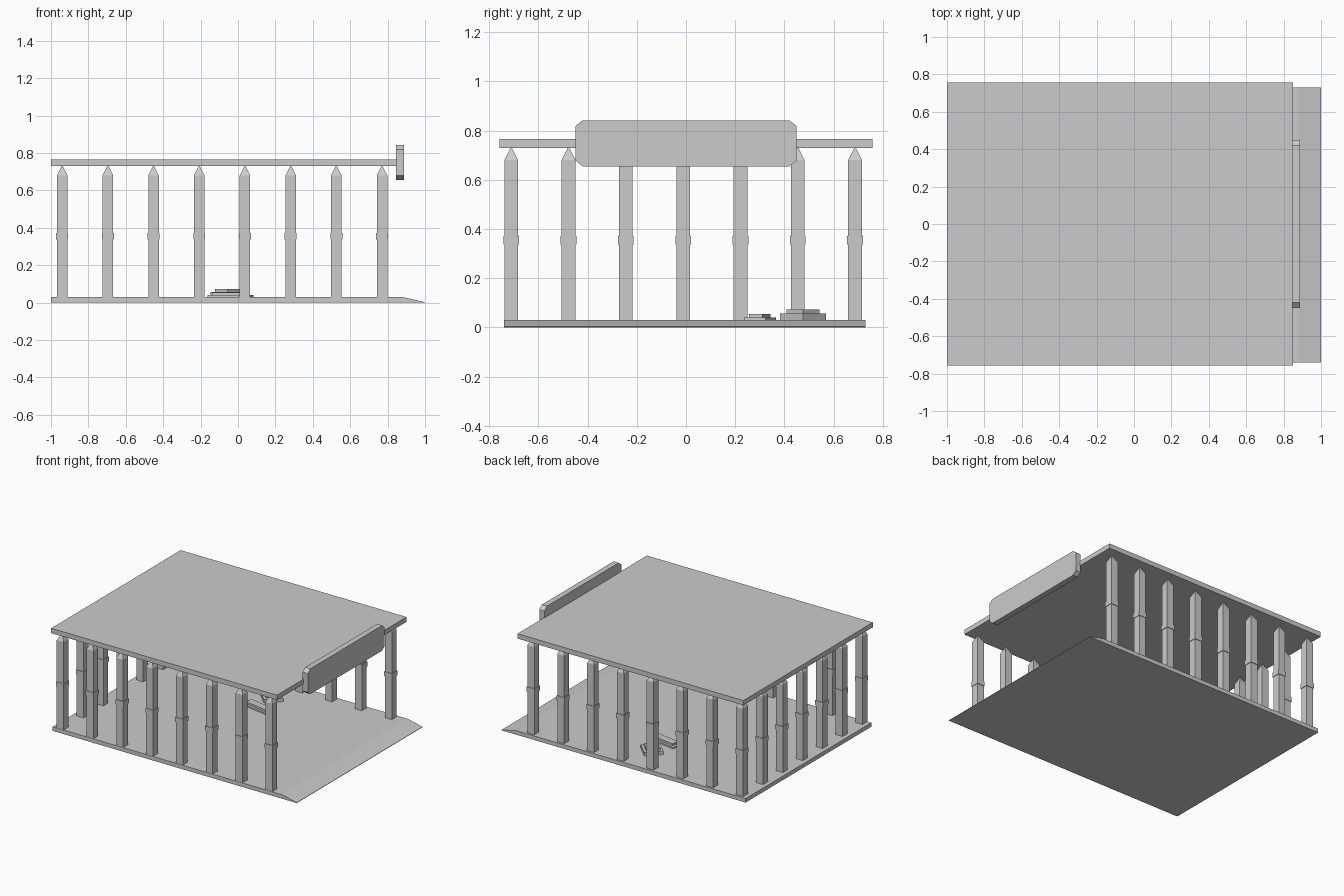
import bpy, bmesh, math
from mathutils import Matrix

if "Cube" in bpy.data.objects:
    bpy.data.objects.remove(bpy.data.objects["Cube"])


def finish(name, bm, loc=(0, 0, 0), rot=0):
    bmesh.ops.recalc_face_normals(bm, faces=bm.faces)
    me = bpy.data.meshes.new(name)
    bm.to_mesh(me)
    bm.free()
    ob = bpy.data.objects.new(name, me)
    ob.location = loc
    ob.rotation_euler.z = rot
    bpy.context.collection.objects.link(ob)
    return ob


def add_box(bm, x0, x1, y0, y1, z0, z1):
    m = Matrix.Translation(((x0 + x1) / 2, (y0 + y1) / 2, (z0 + z1) / 2)) @ \
        Matrix.Diagonal((x1 - x0, y1 - y0, z1 - z0, 1))
    return bmesh.ops.create_cube(bm, size=1, matrix=m)["verts"]


def extrude_profile(name, points, direction):
    bm = bmesh.new()
    face = bm.faces.new([bm.verts.new(p) for p in points])
    new = bmesh.ops.extrude_face_region(bm, geom=[face], use_keep_orig=True)["geom"]
    bmesh.ops.translate(bm, vec=direction,
                        verts=[g for g in new if isinstance(g, bmesh.types.BMVert)])
    return finish(name, bm)


# floor slab with a bevelled ramp at the open end
extrude_profile("floor", [(-1, -0.74, 0), (1, -0.74, 0), (1, -0.74, 0.003),
                          (0.88, -0.74, 0.03), (-1, -0.74, 0.03)], (0, 1.47, 0))

# flat roof
bm = bmesh.new()
add_box(bm, -1, 0.85, -0.757, 0.757, 0.73, 0.766)
finish("roof", bm)

# sign board with clipped corners
y, z0, z1, c, d = 0.45, 0.655, 0.842, 0.03, 0.024
extrude_profile("sign_board", [(0.845, a, b) for a, b in (
    (-y + c, z0), (y - c, z0), (y, z0 + d), (y, z1 - d),
    (y - c, z1), (-y + c, z1), (-y, z1 - d), (-y, z0 + d))], (0.042, 0, 0))

# pointed post with a middle collar, shared by every post
bm = bmesh.new()
w, t, b = 0.028, 0.002, 0.032
add_box(bm, -w, w, -w, w, 0.025, 0.68)
top = [f for f in bm.faces if f.calc_center_median().z > 0.67]
tip = bmesh.ops.extrude_face_region(bm, geom=top)["geom"]
bmesh.ops.delete(bm, geom=top, context="FACES_ONLY")
for v in (g for g in tip if isinstance(g, bmesh.types.BMVert)):
    v.co = (v.co.x * t / w, v.co.y * t / w, 0.732)
add_box(bm, -b, b, -b, b, 0.337, 0.372)
first = finish("post_0", bm, (-0.94, -0.71, 0))

spots = [(-0.94 + i * 0.2443, yy) for yy in (-0.71, 0.687) for i in range(8)]
spots += [(-0.94, -0.71 + i * 0.2328) for i in range(1, 6)]
for i, (px, py) in enumerate(spots[1:], 1):
    ob = bpy.data.objects.new(f"post_{i}", first.data)
    ob.location = (px, py, 0)
    bpy.context.collection.objects.link(ob)


# two stepped blocks lying on the floor
def stepped_block(name, loc, rot, tiers):
    bm = bmesh.new()
    for l, wd, a, e in tiers:
        add_box(bm, -l / 2, l / 2, -wd / 2, wd / 2, a, e)
    finish(name, bm, loc, rot)


stepped_block("square_stepped_block", (-0.055, 0.475, 0), math.radians(45),
              [(0.132, 0.132, 0.028, 0.056), (0.095, 0.095, 0.055, 0.073)])
stepped_block("long_stepped_block", (-0.04, 0.3, 0), math.radians(-10),
              [(0.235, 0.09, 0.028, 0.04), (0.19, 0.055, 0.039, 0.054)])
